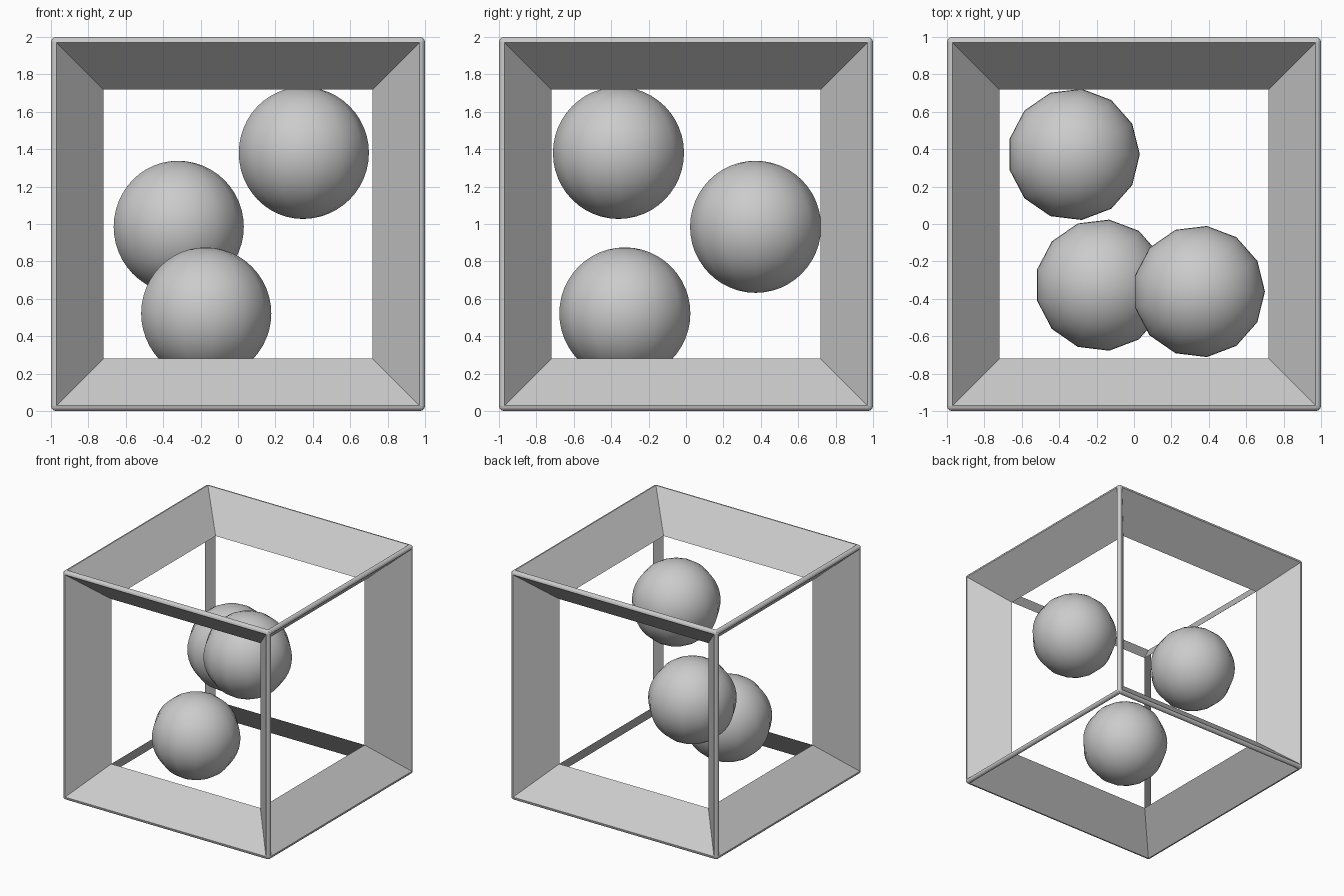
import bpy, bmesh, math
from mathutils import Vector, Matrix

if "Cube" in bpy.data.objects:
    bpy.data.objects.remove(bpy.data.objects["Cube"])

RIM, INNER, UP = 0.042, 0.72, Vector((0, 0, 1))


def finish(bm, name, location):
    bmesh.ops.recalc_face_normals(bm, faces=bm.faces)
    mesh = bpy.data.meshes.new(name)
    bm.to_mesh(mesh)
    bm.free()
    obj = bpy.data.objects.new(name, mesh)
    obj.location = location
    bpy.context.collection.objects.link(obj)
    return obj


# Cube frame: narrow rims on each face, sloping in to a sharp inner ridge
bm = bmesh.new()
bmesh.ops.create_cube(bm, size=2)
outer_edges = list(bm.edges)
sides = list(bm.faces)
bmesh.ops.inset_individual(bm, faces=sides, thickness=RIM)
ridge = {}


def inner_vert(v):
    key = tuple(1 if c > 0 else -1 for c in v.co)
    if key not in ridge:
        ridge[key] = bm.verts.new(Vector(key) * INNER)
    return ridge[key]


for side in sides:
    loop = list(side.verts)
    for a, b in zip(loop, loop[1:] + loop[:1]):
        bm.faces.new((a, b, inner_vert(b), inner_vert(a)))
bmesh.ops.delete(bm, geom=sides, context='FACES_ONLY')
# Rounded outside edges
outer_edges = [e for e in bm.edges
               if all(min(abs(c) for c in v.co) > 0.999 for v in e.verts)]
bmesh.ops.bevel(bm, geom=outer_edges, offset=0.026, segments=3,
                profile=0.5, affect='EDGES')
finish(bm, "cube_frame", UP)

# Three floating balls, 13 segments around
for i, spot in enumerate([(-0.322, 0.372, 0.985),
                          (-0.175, -0.327, 0.522),
                          (0.347, -0.361, 1.38)]):
    bm = bmesh.new()
    bmesh.ops.create_uvsphere(bm, u_segments=13, v_segments=24, radius=0.353,
                              matrix=Matrix.Rotation(-math.pi / 2, 4, 'Z'))
    for f in bm.faces:
        f.smooth = True
    finish(bm, f"ball_{i + 1}", spot)
